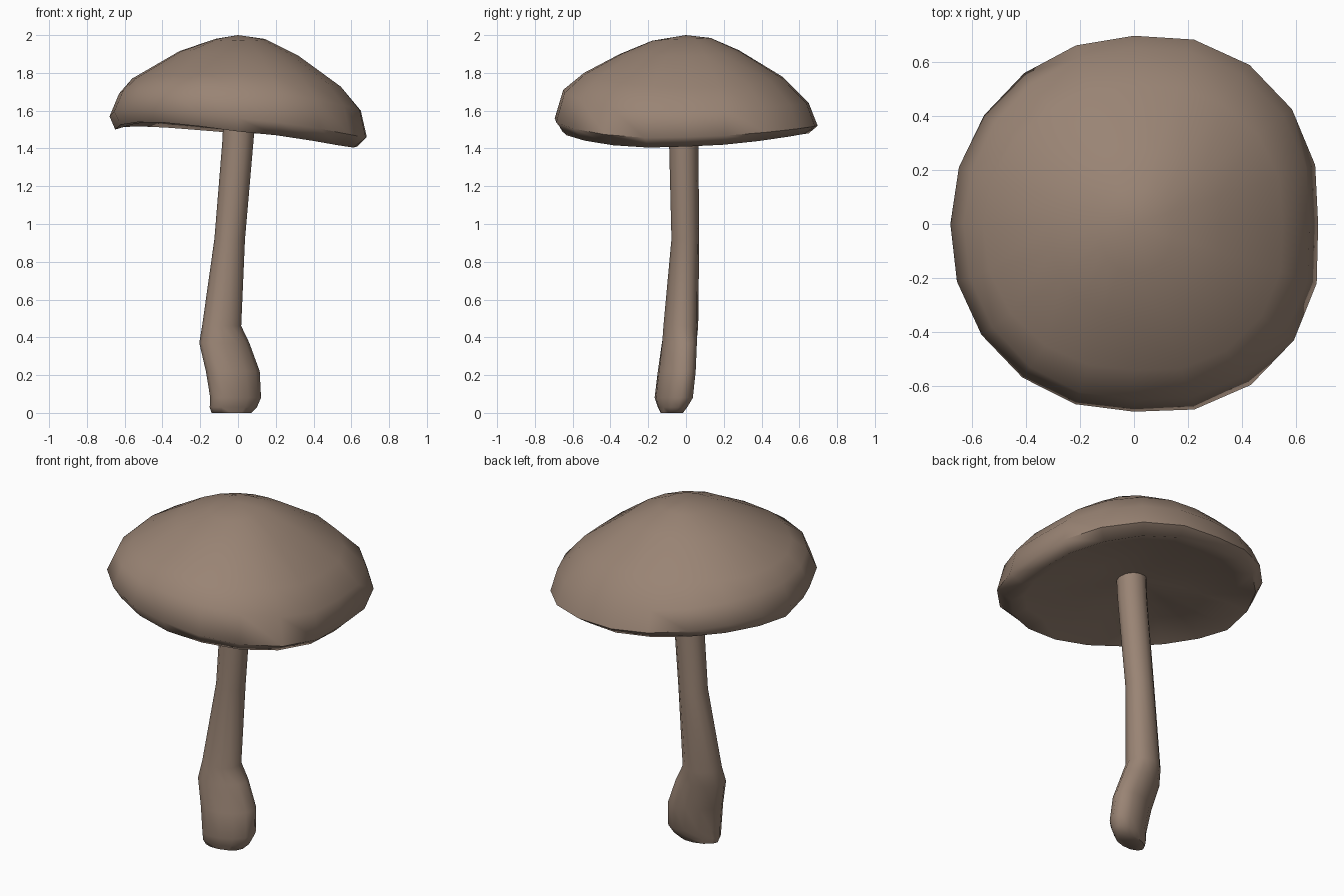
import bpy, math

if "Cube" in bpy.data.objects:
    bpy.data.objects.remove(bpy.data.objects["Cube"])

mat = bpy.data.materials.new("mushroom brown")
mat.diffuse_color = (0.32, 0.23, 0.175, 1)
mat.use_nodes = True
mat.node_tree.nodes["Principled BSDF"].inputs["Base Color"].default_value = mat.diffuse_color


def loft(name, rings, first=None, last=None):
    """Skin closed rings listed from top to bottom, with optional pole points."""
    n = len(rings[0])
    verts = [p for r in rings for p in r]
    faces = []
    for i in range(len(rings) - 1):
        for j in range(n):
            k = (j + 1) % n
            faces.append((i * n + j, (i + 1) * n + j, (i + 1) * n + k, i * n + k))
    end = (len(rings) - 1) * n
    if first:
        verts.append(first)
        faces += [(len(verts) - 1, j, (j + 1) % n) for j in range(n)]
    else:
        faces.append(tuple(range(n)))
    if last:
        verts.append(last)
        faces += [(len(verts) - 1, end + (j + 1) % n, end + j) for j in range(n)]
    else:
        faces.append(tuple(end + j for j in reversed(range(n))))
    me = bpy.data.meshes.new(name)
    me.from_pydata(verts, [], faces)
    me.polygons.foreach_set("use_smooth", [True] * len(faces))
    me.set_sharp_from_angle(angle=math.radians(65))
    me.materials.append(mat)
    ob = bpy.data.objects.new(name, me)
    bpy.context.collection.objects.link(ob)
    return ob


# Cap: (radius, z) of each ring toward right, back, left and front
cap_profile = [
    ((.14, 1.98), (.13, 1.985), (.12, 1.98), (.18, 1.97)),
    ((.32, 1.89), (.28, 1.92), (.31, 1.915), (.35, 1.90)),
    ((.55, 1.72), (.51, 1.78), (.56, 1.77), (.54, 1.80)),
    ((.65, 1.60), (.65, 1.64), (.63, 1.69), (.65, 1.71)),
    ((.682, 1.46), (.697, 1.52), (.68, 1.57), (.695, 1.56)),
    ((.63, 1.41), (.65, 1.48), (.65, 1.50), (.655, 1.49)),
    ((.55, 1.44), (.55, 1.505), (.55, 1.53), (.55, 1.52)),
    ((.28, 1.52), (.28, 1.55), (.28, 1.565), (.28, 1.56)),
]
# Diagonal radius gain and rim lift: right back, left back, left front, right front
bulge = (.055, 0, .02, .07)
lift = (.005, .025, .045, -.022)


def cap_ring(i, row, n=20):
    pts = []
    for j in range(n):
        a = 2 * math.pi * j / n
        c, s = math.cos(a), math.sin(a)
        rx, zx = row[0] if c >= 0 else row[2]
        ry, zy = row[1] if s >= 0 else row[3]
        r = rx * c * c + ry * s * s
        z = zx * c * c + zy * s * s
        diag = abs(math.sin(2 * a))
        q = int(a / (math.pi / 2) + 1e-6) % 4
        # the rim edge turns under a little further on the fuller right side
        r *= 1 + bulge[q] * diag * (0.4 if i == 5 else 1)
        if i >= 3:
            z += lift[q] * diag * (0.5 if i == 3 else 1)
        pts.append((r * c, r * s, z))
    return pts


loft("cap", [cap_ring(i, row) for i, row in enumerate(cap_profile)],
     first=(0, 0, 2.0), last=(0, 0, 1.58))

# Stem: z, x min, x max, y min, y max and diagonal skew of each ring
stem_profile = [
    (1.64, -.075, .095, -.09, .065, 0),
    (1.45, -.082, .083, -.09, .065, 0),
    (0.92, -.125, .037, -.077, .07, 0),
    (0.46, -.19, .017, -.12, .065, .1),
    (0.37, -.205, .06, -.13, .06, .3),
    (0.22, -.17, .115, -.15, .052, .4),
    (0.08, -.147, .122, -.167, .037, .4),
    (0.03, -.15, .10, -.15, .007, .4),
    (0.00, -.14, .07, -.135, -.015, .3),
]


def stem_ring(z, x0, x1, y0, y1, skew, n=12):
    return [((x0 + x1) / 2 + (x1 - x0) / 2 * math.cos(2 * math.pi * j / n),
             (y0 + y1) / 2 + (y1 - y0) / 2 * math.sin(2 * math.pi * j / n + skew), z)
            for j in range(n)]


loft("stem", [stem_ring(*row) for row in stem_profile])
